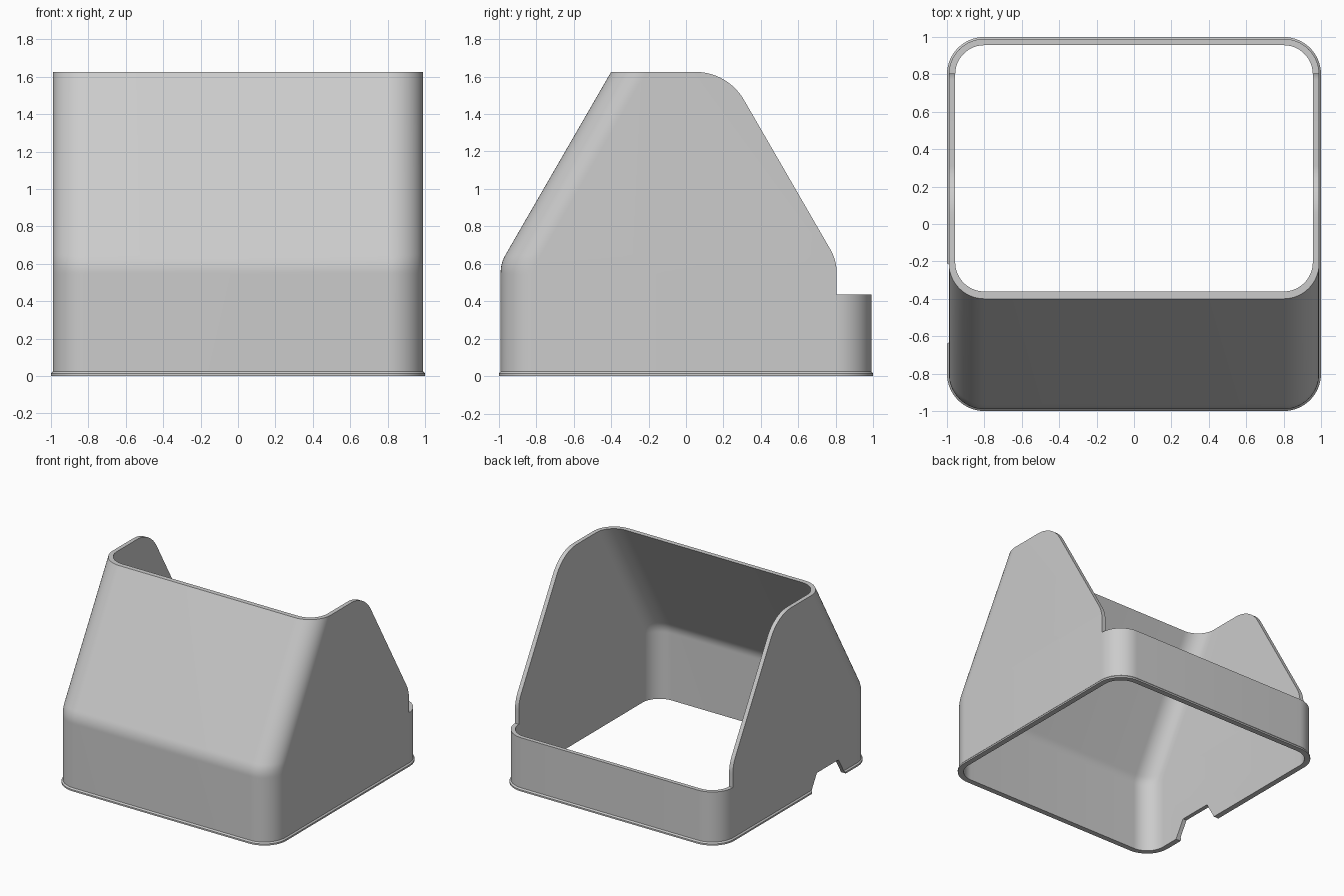
import bpy, bmesh, math

if "Cube" in bpy.data.objects:
    bpy.data.objects.remove(bpy.data.objects["Cube"])

WALL, H, SLOPE = 0.034, 1.625, math.sqrt(3)

grey = bpy.data.materials.new("light grey")
grey.diffuse_color = (0.6, 0.6, 0.6, 1)
grey.use_nodes = True
grey.node_tree.nodes["Principled BSDF"].inputs["Base Color"].default_value = grey.diffuse_color


def new_object(name, bm):
    bmesh.ops.recalc_face_normals(bm, faces=bm.faces)
    me = bpy.data.meshes.new(name)
    bm.to_mesh(me)
    bm.free()
    ob = bpy.data.objects.new(name, me)
    bpy.context.collection.objects.link(ob)
    me.materials.append(grey)
    return ob


def front_y(z, inset):
    """Front wall: vertical, filleted bend, then leaning back at 60 degrees."""
    y0 = -0.99 + inset
    r = 0.19 - inset
    zb = 0.603 - inset * math.tan(math.radians(15))
    z0 = zb - r * math.tan(math.radians(15))
    z1 = z0 + r * 0.5
    if z <= z0:
        return y0
    if z < z1:
        return y0 + r - math.sqrt(r * r - (z - z0) ** 2)
    return y0 + (z - zb) / SLOPE


def ring(z, inset, n=14):
    """Rounded rectangle section at height z."""
    hx, yb, yf, r = 0.99 - inset, 0.99 - inset, front_y(z, max(inset, 0)), 0.19 - inset
    if inset < 0:
        yf += inset
    pts = []
    corners = ((hx - r, yb - r), (-hx + r, yb - r), (-hx + r, yf + r), (hx - r, yf + r))
    for k, (cx, cy) in enumerate(corners):
        for i in range(n + 1):
            a = math.pi / 2 * (k + i / n)
            pts.append((cx + r * math.cos(a), cy + r * math.sin(a), z))
    return pts


# Walled shell with a thin foot lip: outside up, inside back down
bend = [0.545 + 0.0105 * i for i in range(11)]
sections = [(0, -0.01), (0.013, -0.01), (0.024, 0)]
sections += [(z, 0) for z in bend + [H]]
sections += [(z, WALL) for z in [H] + bend[::-1] + [0]]
bm = bmesh.new()
loops = [[bm.verts.new(p) for p in ring(z, i)] for z, i in sections]
for a, b in zip(loops, loops[1:] + loops[:1]):
    for i in range(len(a)):
        j = (i + 1) % len(a)
        bm.faces.new((a[i], a[j], b[j], b[i]))
shell = new_object("bin_shell", bm)


def prism(name, profile, x0, x1):
    """Extrude a (y, z) profile along x."""
    bm = bmesh.new()
    f = bm.faces.new([bm.verts.new((x0, y, z)) for y, z in profile])
    ext = bmesh.ops.extrude_face_region(bm, geom=[f])
    verts = [v for v in ext["geom"] if isinstance(v, bmesh.types.BMVert)]
    bmesh.ops.translate(bm, verts=verts, vec=(x1 - x0, 0, 0))
    ob = new_object(name, bm)
    ob.hide_render = True
    return ob


def arc(cy, cz, r, a0, a1, n=14):
    return [(cy + r * math.cos(math.radians(a0 + (a1 - a0) * i / n)),
             cz + r * math.sin(math.radians(a0 + (a1 - a0) * i / n))) for i in range(n + 1)]


# Rear opening (sloped cheeks, low back wall) and the foot notch on the left
opening = [(1.2, 0.435), (1.2, 1.9), (0.05, 1.9)]
opening += arc(0.05, H - 0.3, 0.3, 90, 30)
opening += arc(0.805 - 0.25, 0.551, 0.25, 30, 0) + [(0.805, 0.435)]
notch = [(-0.18, -0.05), (-0.21, 0.012), (-0.285, 0.14), (-0.565, 0.14),
         (-0.64, 0.012), (-0.67, -0.05)]
cutters = [prism("opening_cutter", opening, -1.2, 1.2),
           prism("notch_cutter", notch, -1.2, -0.85)]

bpy.context.view_layer.objects.active = shell
for c in cutters:
    m = shell.modifiers.new(c.name, "BOOLEAN")
    m.operation, m.solver, m.object = "DIFFERENCE", "EXACT", c
    bpy.ops.object.modifier_apply(modifier=m.name)
    bpy.data.objects.remove(c)

bpy.ops.object.select_all(action="DESELECT")
shell.select_set(True)
bpy.ops.object.shade_smooth_by_angle(angle=math.radians(25))
